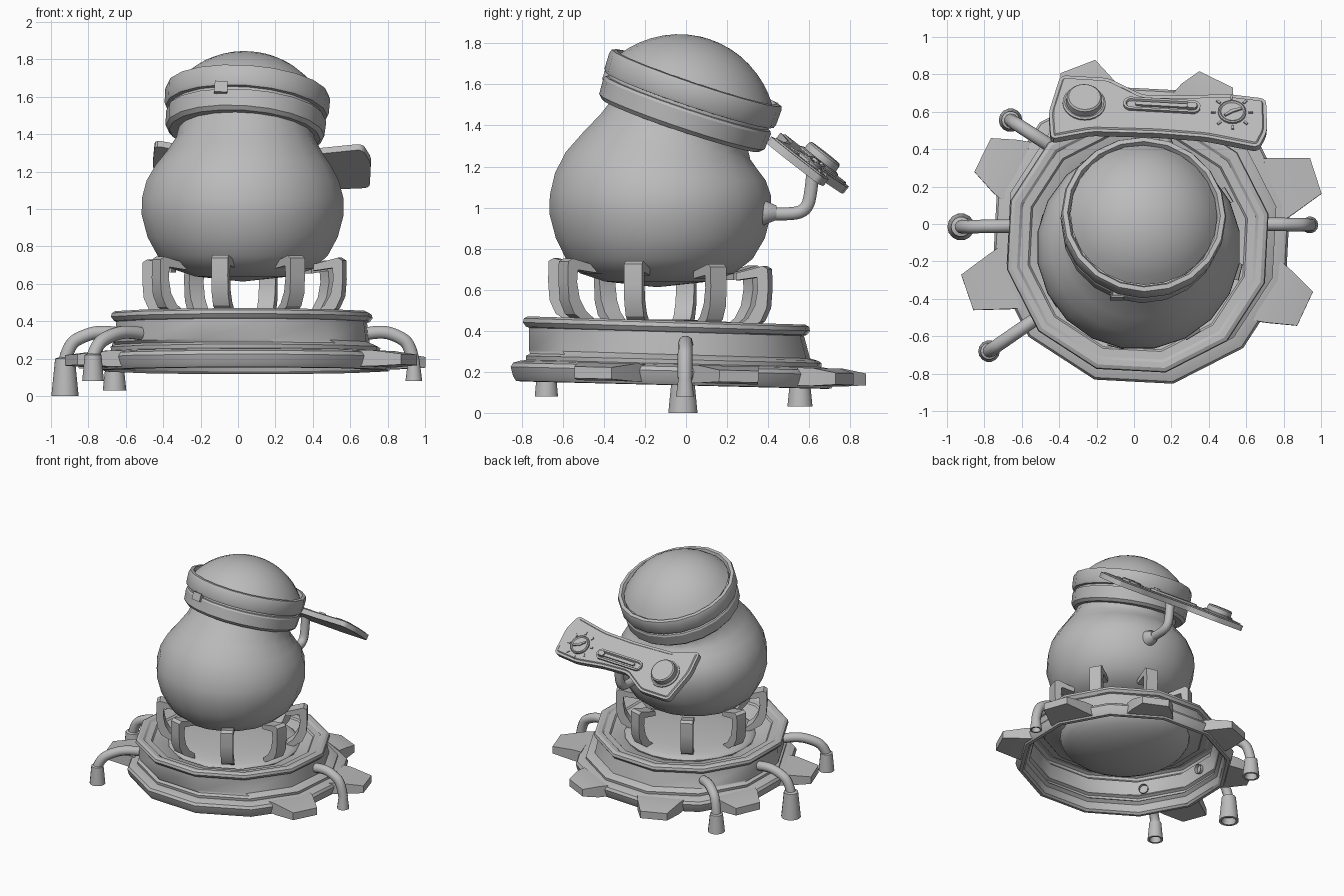
import bpy, bmesh, math
from mathutils import Matrix, Vector

if "Cube" in bpy.data.objects:
    bpy.data.objects.remove(bpy.data.objects["Cube"])

grey = bpy.data.materials.new("plain grey")
grey.diffuse_color = (0.5, 0.5, 0.5, 1)
grey.use_nodes = True
grey.node_tree.nodes["Principled BSDF"].inputs["Base Color"].default_value = grey.diffuse_color


def finish(bm, name, angle=30):
    """Turn a bmesh into a named, smooth-by-angle object."""
    bmesh.ops.remove_doubles(bm, verts=bm.verts, dist=0.0004)
    bmesh.ops.recalc_face_normals(bm, faces=bm.faces)
    me = bpy.data.meshes.new(name)
    bm.to_mesh(me)
    bm.free()
    me.materials.append(grey)
    ob = bpy.data.objects.new(name, me)
    bpy.context.collection.objects.link(ob)
    bpy.ops.object.select_all(action='DESELECT')
    bpy.context.view_layer.objects.active = ob
    ob.select_set(True)
    bpy.ops.object.shade_smooth_by_angle(angle=math.radians(angle))
    return ob


def loft(name, rings, angle=30, caps=False):
    """Skin a list of equal-length point rings."""
    bm = bmesh.new()
    vs = [[bm.verts.new(p) for p in ring] for ring in rings]
    n = len(vs[0])
    for a, b in zip(vs, vs[1:]):
        for i in range(n):
            bm.faces.new((a[i], a[(i + 1) % n], b[(i + 1) % n], b[i]))
    if caps:
        bm.faces.new(vs[0])
        bm.faces.new(vs[-1])
    return finish(bm, name, angle)


def ring(r, z, cx, cy, n, start=0.0, tilt=0.0):
    """Circle of n points, leaning towards +y by tilt degrees."""
    m = Matrix.Translation((cx, cy, z)) @ Matrix.Rotation(math.radians(-tilt), 4, 'X')
    return [m @ Vector((r * math.cos(a), r * math.sin(a), 0))
            for a in (math.radians(start) + i * math.tau / n for i in range(n))]


def turned(name, profile, m, n=20, angle=30, caps=False):
    """Revolve (radius, height) pairs about the local z of matrix m."""
    return loft(name, [[m @ p for p in ring(r, h, 0, 0, n)] for r, h in profile], angle, caps)


def prism(name, outline, w0, w1, m, inset=0, depth=0, bevel=0):
    """Extrude a 2D outline from w0 to w1, with an optional inset top."""
    bm = bmesh.new()
    lo = [bm.verts.new((x, y, w0)) for x, y in outline]
    hi = [bm.verts.new((x, y, w1)) for x, y in outline]
    n = len(lo)
    bm.faces.new(lo[::-1])
    bm.faces.new(hi)
    for i in range(n):
        bm.faces.new((lo[i], lo[(i + 1) % n], hi[(i + 1) % n], hi[i]))
    if bevel:
        up = [e for e in bm.edges if abs(e.verts[0].co.z - e.verts[1].co.z) > 1e-5]
        bmesh.ops.bevel(bm, geom=up, offset=bevel, segments=3, profile=0.5, affect='EDGES')
    if inset:
        bm.normal_update()
        top = [max(bm.faces, key=lambda f: f.calc_center_median().z)]
        bmesh.ops.inset_region(bm, faces=top, thickness=inset)
        bmesh.ops.inset_region(bm, faces=top, thickness=0.006, depth=depth)
    bm.transform(m)
    return finish(bm, name)


def tube(name, pts, r):
    """Round tube along a smooth path."""
    cu = bpy.data.curves.new(name, 'CURVE')
    cu.dimensions = '3D'
    cu.bevel_depth, cu.bevel_resolution = r, 3
    sp = cu.splines.new('NURBS')
    sp.points.add(len(pts) - 1)
    for p, co in zip(sp.points, pts):
        p.co = (*co, 1)
    sp.use_endpoint_u, sp.order_u, sp.resolution_u = True, 3, 5
    cu.materials.append(grey)
    ob = bpy.data.objects.new(name, cu)
    bpy.context.collection.objects.link(ob)
    bpy.ops.object.select_all(action='DESELECT')
    bpy.context.view_layer.objects.active = ob
    ob.select_set(True)
    bpy.ops.object.convert(target='MESH')
    bpy.ops.object.shade_smooth_by_angle(angle=math.radians(40))


# Twelve-sided base shell, slightly tilted, open underneath: (radius, z)
lower = [(.71, .225), (.735, .205), (.745, .15), (.76, .135), (.785, .137), (.80, .16), (.812, .205),
         (.80, .225), (.77, .235), (.735, .24), (.737, .26), (.715, .272)]
upper = [(.70, .285), (.685, .395), (.70, .40), (.715, .42), (.71, .44), (.69, .45),
         (.66, .447), (.645, .435), (.60, .432), (.59, .42), (.50, .40), (.46, .375)]
rings = [ring(r, z, .04, -.06, 12, 12, 1.4) for r, z in lower]
rings += [ring(r, z, .02, -.08 if z < .3 else -.095, 12, 12, 1.7) for r, z in upper]
loft("base_shell", rings, 32)

# Bowl in the middle of the base, shallow above and deeper below
bowl = [(.48 * math.cos(a), .395 + (.06 if a > 0 else .2) * math.sin(a))
        for a in (math.pi * (i / 16 - .5) for i in range(17))]
turned("base_bowl", bowl, Matrix.Translation((.02, -.08, 0)), 24, 40)

# Teeth around the lower rim: (angle, tip radius)
lean = Matrix.Translation((.04, -.05, 0)) @ Matrix.Rotation(math.radians(-1.4), 4, 'X')
for deg, tip in [(154, .945), (199, .985), (18, .98), (-25, .965), (111, .95), (64, .91)]:
    m = lean @ Matrix.Rotation(math.radians(deg), 4, 'Z')
    sect = [(.74, .175, .148, .235), (.81, .155, .148, .235), (tip, .1, .157, .214)]
    loft("rim_tooth", [[m @ Vector(p) for p in ((r, -w, a), (r, w, a), (r, w, b), (r, -w, b))]
                       for r, w, a, b in sect], 20, True)

# Four bent legs with flared feet: start, foot, foot bottom/top z, bottom/top radius
legs = [((-.62, -.01), (-.925, -.015), 0, .2, .073, .053),
        ((-.50, -.49), (-.775, -.68), .08, .22, .058, .045),
        ((-.45, .42), (-.66, .555), .03, .17, .063, .048),
        ((.67, .0), (.94, -.005), .08, .18, .045, .032)]
for s, f, z0, z1, rb, rt in legs:
    mix = lambda t, z: (s[0] + (f[0] - s[0]) * t, s[1] + (f[1] - s[1]) * t, z)
    tube("leg_tube", [mix(0, .33), mix(.35, .35), mix(.7, .32), mix(.93, .275), mix(1, z1 - .01)], .036)
    turned("foot", [(.02, z1 + .012), (rt, z1), (rb, z0), (rb * .75, z0), (rb * .6, z0 + .05), (0, z0 + .05)],
           Matrix.Translation((f[0], f[1], 0)), 14)

# Eight hooked prongs holding the body
hook = [(.39, .70), (.525, .735), (.55, .72), (.552, .62), (.545, .53), (.515, .465), (.46, .43),
        (.40, .40), (.40, .44), (.45, .48), (.485, .54), (.50, .62), (.495, .68), (.39, .665)]
for i in range(8):
    a = math.radians(-104 + 45 * i)
    m = Matrix.Translation((.035, -.125, -.02 * math.sin(a))) @ Matrix.Rotation(a, 4, 'Z') \
        @ Matrix.Rotation(math.pi / 2, 4, 'X')
    prism("prong", hook, -.045, .045, m)

# Round body with a neck that leans back: (radius, z, centre y, lean)
body = [(0, .612, -.14, 0), (.26, .64, -.14, 0), (.38, .68, -.14, 0), (.46, .75, -.13, 0),
        (.515, .85, -.125, 0), (.547, .97, -.125, 0), (.545, 1.06, -.125, 0), (.52, 1.15, -.125, 2),
        (.473, 1.23, -.12, 5), (.418, 1.30, -.095, 9), (.373, 1.37, -.055, 14), (.36, 1.44, -.005, 18)]
loft("body", [ring(r, z, .025 + max(0, z - 1.2) * .08, y, 20, 9, t) for r, z, y, t in body], 45)

# Tilted collar with a groove, and the domed lid inside it
head = Matrix.Translation((.036, -.026, 1.40)) @ Matrix.Rotation(math.radians(-18.5), 4, 'X') \
    @ Matrix.Rotation(math.radians(4), 4, 'Y')
turned("collar", [(.34, 0), (.405, 0), (.425, .02), (.43, .10), (.424, .113), (.41, .116), (.41, .13),
                  (.433, .132), (.44, .148), (.442, .225), (.435, .245), (.41, .248), (.395, .22)], head, 20, 28)
R = .475
cap = [(R * math.sin(a), .23 - .262 + R * math.cos(a)) for a in (math.radians(56 - 7 * i) for i in range(9))]
turned("lid_dome", cap, head, 24, 45)
box = [(-.035, -.02), (.035, -.02), (.035, .02), (-.035, .02)]
prism("collar_clip", box, -.03, .03, head @ Matrix.Translation((-.135, -.415, .115)), .01, -.004)

# Bracket joining the control panel to the body
turned("bracket_flange", [(0, -.04), (.062, -.04), (.062, .0), (.045, .04), (.036, .06), (0, .06)],
       Matrix.Translation((.17, .38, .975)) @ Matrix.Rotation(-math.pi / 2, 4, 'X'), 14)
tube("bracket_tube", [(.17, .38, .972), (.17, .50, .965), (.17, .585, .985), (.17, .61, 1.07), (.17, .62, 1.2)], .033)

# Frame of the sloped control panel
u = Vector((1, 0, -.05)).normalized()
nrm = Vector((.05, .78, 1)).normalized()
v = nrm.cross(u)
panel = Matrix.Translation((.1, .58, 1.245)) @ Matrix((u, v, nrm)).transposed().to_4x4()


def flat(x, y):
    return (x - .1, (y - .58) * 1.27)


def at(x, y):
    return panel @ Matrix.Translation((*flat(x, y), 0))


# Panel plate
plate = [(-.45, .455), (-.23, .495), (.12, .485), (.38, .465), (.66, .41), (.71, .50), (.71, .67),
         (.50, .695), (.27, .685), (.05, .69), (-.13, .78), (-.385, .795), (-.455, .60)]
prism("panel_plate", [flat(*p) for p in plate], -.04, 0, panel, .018, .008, .03)

# Large round knob
turned("knob", [(.115, 0), (.115, .016), (.105, .022), (.096, .018), (.094, .055), (.085, .064), (0, .064)],
       at(-.265, .64), 24)

# Slider slot and slider
def capsule(h, r):
    return [(math.copysign(h, math.cos(a)) + r * math.cos(a), r * math.sin(a))
            for a in (math.radians(15 + i * 30) for i in range(12))]


turn = Matrix.Rotation(math.radians(-4), 4, 'Z')
prism("slider_slot", capsule(.165, .042), 0, .024, at(.15, .625) @ turn, .014, -.012)
prism("slider_bar", capsule(.13, .012), .008, .026, at(.15, .625) @ turn)
prism("slider_handle", capsule(.008, .02), .01, .036, at(.31, .615) @ turn)

# Dial with a pointer and tick marks
dial = at(.525, .59)
turned("dial", [(.075, 0), (.075, .02), (.068, .026), (.06, .018), (0, .018)], dial, 20)
for deg, length in [(20, .055), (215, .05)]:
    prism("dial_pointer", [(-.01, -.009), (length, -.006), (length, .006), (-.01, .009)], .018, .028,
          dial @ Matrix.Rotation(math.radians(deg), 4, 'Z'))
for i in range(8):
    prism("dial_tick", [(.088, -.006), (.112, -.006), (.112, .006), (.088, .006)], 0, .016,
          dial @ Matrix.Rotation(i * math.pi / 4, 4, 'Z'))
